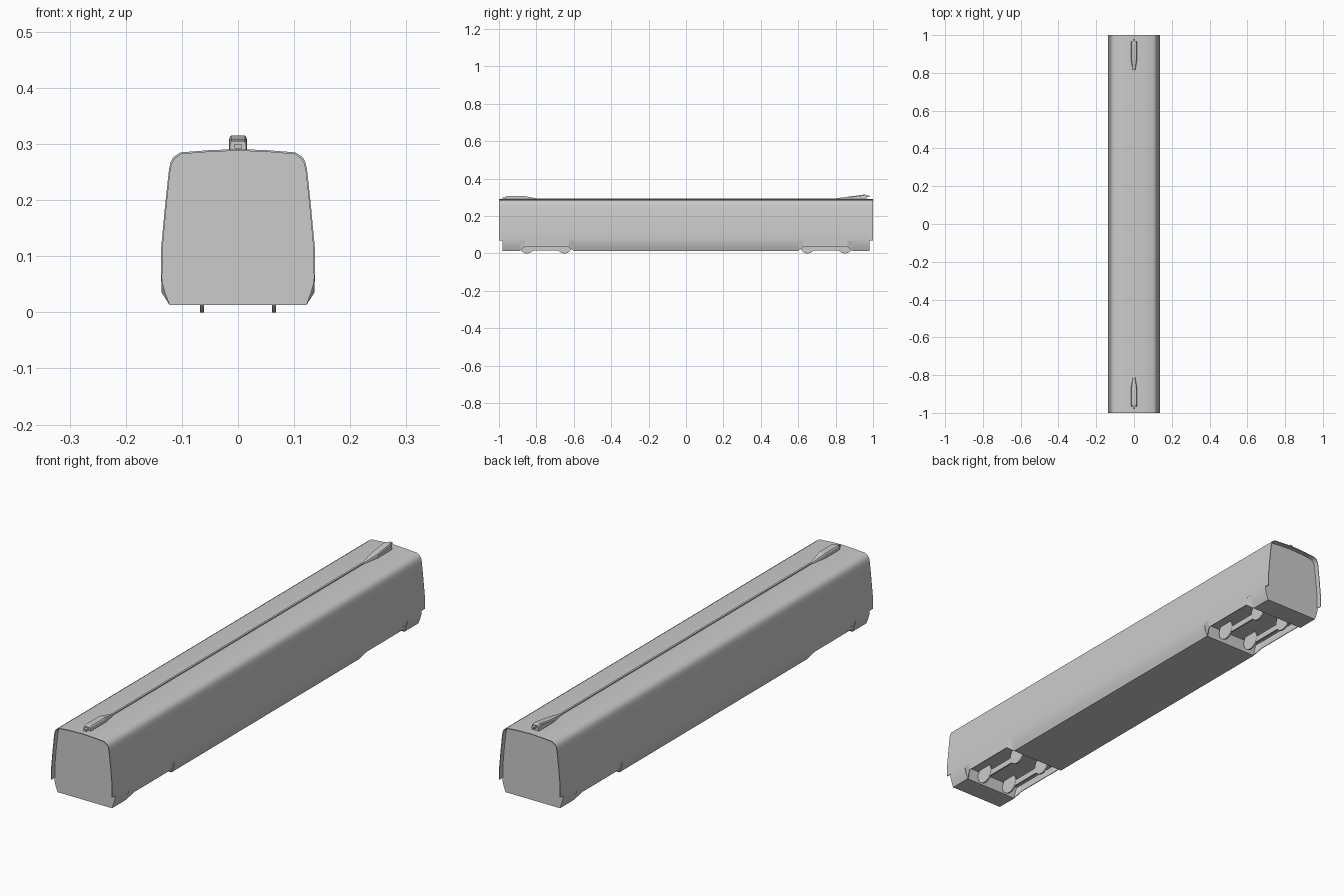
import bpy, bmesh, math

if "Cube" in bpy.data.objects:
    bpy.data.objects.remove(bpy.data.objects["Cube"])

# Right half of the coach cross-section (x, z), bottom to roof centre
HALF = [(0.122, 0.013), (0.130, 0.034), (0.135, 0.052), (0.137, 0.068), (0.137, 0.115),
        (0.130, 0.190), (0.123, 0.255), (0.120, 0.268), (0.115, 0.277), (0.103, 0.285),
        (0.052, 0.289)]


def mirrored(half, centre):
    return half + [centre] + [(-x, z) for x, z in reversed(half)]


def finish(name, bm, smooth=None):
    bmesh.ops.recalc_face_normals(bm, faces=bm.faces)
    me = bpy.data.meshes.new(name)
    bm.to_mesh(me)
    bm.free()
    ob = bpy.data.objects.new(name, me)
    bpy.context.collection.objects.link(ob)
    bpy.ops.object.select_all(action='DESELECT')
    bpy.context.view_layer.objects.active = ob
    ob.select_set(True)
    if smooth:
        bpy.ops.object.shade_smooth_by_angle(angle=math.radians(smooth))
    return ob


def loft(name, rings, smooth=None, closed=True):
    """Bridge rings of 3D points; closed rings get end caps."""
    bm = bmesh.new()
    vs = [[bm.verts.new(p) for p in r] for r in rings]
    n = len(vs[0])
    for a, b in zip(vs, vs[1:]):
        for i in range(n if closed else n - 1):
            j = (i + 1) % n
            bm.faces.new((a[i], a[j], b[j], b[i]))
    if closed:
        bm.faces.new(vs[0])
        bm.faces.new(vs[-1])
    return finish(name, bm, smooth)


def box(name, x0, x1, y0, y1, z0, z1):
    sec = [(x0, z0), (x1, z0), (x1, z1), (x0, z1)]
    return loft(name, [[(x, y, z) for x, z in sec] for y in (y0, y1)])


# Coach body
profile = mirrored(HALF, (0, 0.291))
body = loft("coach_body", [[(x, y, z) for x, z in profile] for y in (-0.98, 0.98)])

# Bogie bays cut through the underside
for s in (-1, 1):
    ya, yb = sorted((s * 0.60, s * 0.89))
    cutter = box("bay_cutter", -0.2, 0.2, ya, yb, -0.05, 0.066)
    cutter.hide_render = True
    mod = body.modifiers.new("bay", 'BOOLEAN')
    mod.operation, mod.solver, mod.object = 'DIFFERENCE', 'EXACT', cutter
    bpy.context.view_layer.objects.active = body
    bpy.ops.object.modifier_apply(modifier=mod.name)
    bpy.data.objects.remove(cutter)
bpy.ops.object.select_all(action='DESELECT')
body.select_set(True)
bpy.context.view_layer.objects.active = body
bpy.ops.object.shade_smooth_by_angle(angle=math.radians(30))

# Inner offset of the shell gives the thin overhanging lip at both ends
upper = HALF[3:]
outer = mirrored(upper, (0, 0.291))
inner = [(x * 0.98, z if i in (0, len(outer) - 1) else z - 0.003 * (z > 0.2))
         for i, (x, z) in enumerate(outer)]
lip = outer + inner[::-1]
for s, label in ((-1, "front"), (1, "rear")):
    loft(label + "_end_lip", [[(x, s * y, z) for x, z in lip] for y in (0.98, 1.0)], 30)

    # Side skirts flared over the bogies
    for sx in (-1, 1):
        top = [(0.137, y, 0.068) for y in (0.60, 0.625, 0.865, 0.89)]
        low = [(0.122, 0.60, 0.013), (0.1365, 0.63, 0.036),
               (0.1365, 0.86, 0.036), (0.122, 0.89, 0.013)]
        rings = []
        for a, b in zip(top, low):
            loop = [a, b, (b[0] - 0.003, b[1], b[2]), (a[0] - 0.003, a[1], a[2])]
            rings.append([(sx * x, s * y, z) for x, y, z in loop])
        loft(label + "_bogie_skirt", rings)

        # Bogie: side bar and two thin wheels
        xc, yc = sx * 0.064, s * 0.75
        box(label + "_bogie_bar", xc - 0.003, xc + 0.003, yc - 0.13, yc + 0.13, 0.016, 0.04)
        for dy in (-0.1, 0.1):
            circle = [(yc + dy + 0.04 * math.cos(math.tau * k / 24),
                       0.04 + 0.04 * math.sin(math.tau * k / 24)) for k in range(24)]
            loft(label + "_wheel", [[(xc + dx, y, z) for y, z in circle]
                                    for dx in (-0.0035, 0.0035)], 30)

    # Roof cable housing: tapered, with a small connector on the end
    h = 0.308 if s < 0 else 0.315
    stations = [(0.80, 0.004, 0.294), (0.87, 0.0155, 0.304 if s > 0 else h), (0.955, 0.0155, h),
                (0.965, 0.014, h - 0.003)]
    rings = [[(-w - 0.001, s * y, 0.286), (w + 0.001, s * y, 0.286), (w, s * y, t - 0.004),
              (w * 0.8, s * y, t), (-w * 0.8, s * y, t), (-w, s * y, t - 0.004)]
             for y, w, t in stations]
    loft(label + "_cable_housing", rings)
    ya, yb = sorted((s * 0.96, s * 0.98))
    z = 0.292 if s < 0 else 0.302
    box(label + "_cable_connector", -0.006, 0.006, ya, yb, z, z + 0.008)

# Roof cable
box("roof_cable", -0.004, 0.004, -0.81, 0.81, 0.288, 0.295)
